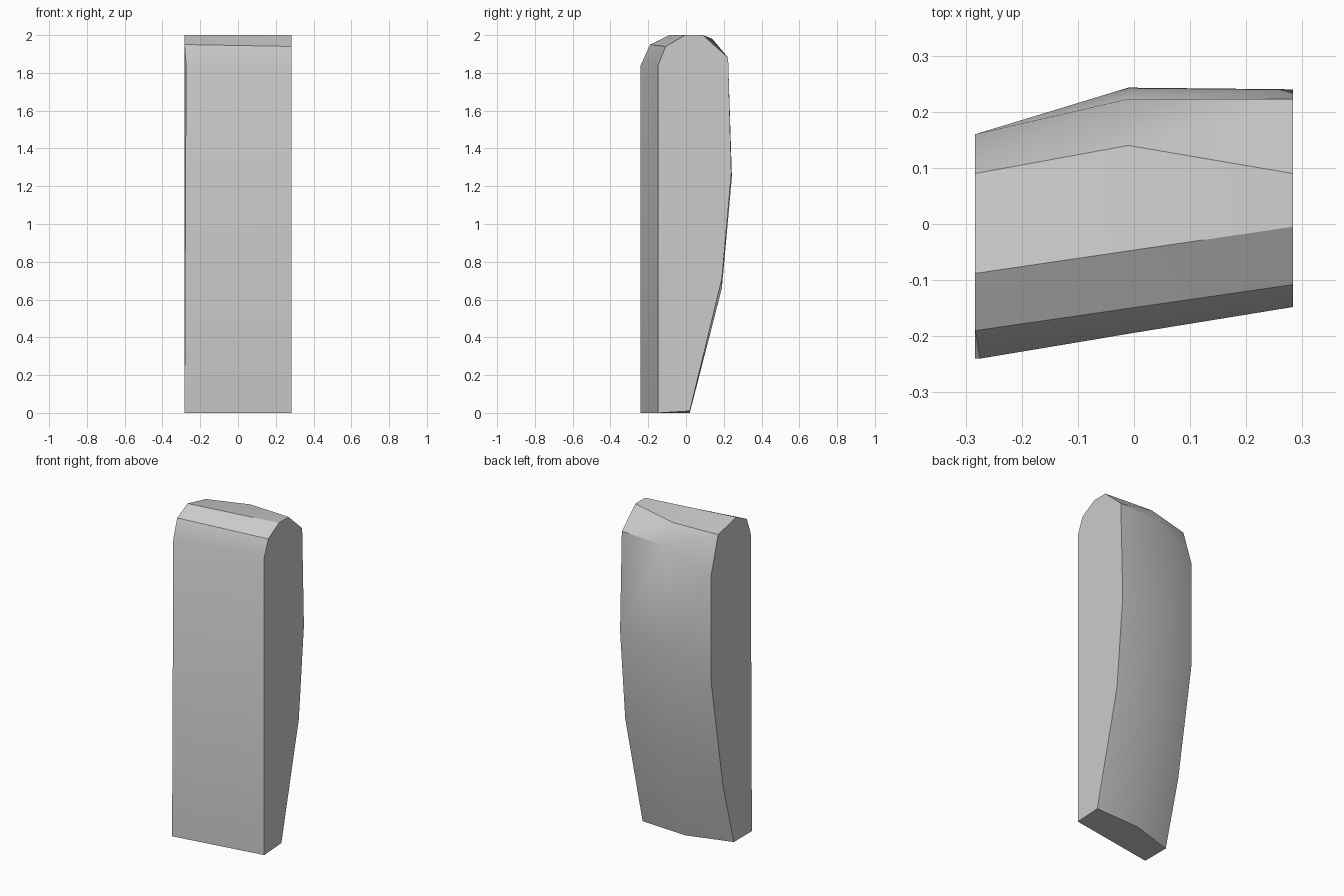
import bpy
import bmesh
import math
from mathutils import Vector

default_cube = bpy.data.objects.get("Cube")
if default_cube:
    bpy.data.objects.remove(default_cube, do_unlink=True)


def make_material(name, level):
    material = bpy.data.materials.new(name)
    material.use_nodes = True
    color = (level, level, level, 1)
    material.diffuse_color = color
    material.node_tree.nodes["Principled BSDF"].inputs["Base Color"].default_value = color
    return material


def section(x, profile):
    return [Vector((x, y, z)) for y, z in profile]


def loft(name, sections, material):
    """Skin closed sections and cap both ends."""
    mesh = bpy.data.meshes.new(name)
    bm = bmesh.new()
    rings = [[bm.verts.new(point) for point in ring] for ring in sections]
    for ring, following in zip(rings, rings[1:]):
        for i in range(len(ring)):
            j = (i + 1) % len(ring)
            bm.faces.new((ring[i], ring[j], following[j], following[i]))
    bm.faces.new(rings[0])
    bm.faces.new(rings[-1])
    bmesh.ops.recalc_face_normals(bm, faces=bm.faces[:])
    bm.to_mesh(mesh)
    bm.free()
    mesh.materials.append(material)
    body = bpy.data.objects.new(name, mesh)
    bpy.context.collection.objects.link(body)
    return body


half_width = 0.283

# Each end profile runs up the front, over the top and down the back
front_right = [(-0.24, 0), (-0.24, 1.84), (-0.19, 1.95), (-0.088, 2)]
back_right = [(0.09, 1.96), (0.16, 1.73), (0.16, 1.08), (0.045, 0.4), (-0.063, 0)]
front_left = [(-0.148, 0), (-0.148, 1.84), (-0.108, 1.94), (-0.005, 2)]
back_left = [(0.09, 2), (0.223, 1.88), (0.24, 1.27), (0.19, 0.71), (0.02, 0.01)]
back_middle = [(0.14, 1.98), (0.223, 1.87), (0.243, 1.25), (0.19, 0.66), (0.02, 0)]

right_end = section(-half_width, front_right + back_right)
left_end = section(half_width, front_left + back_left)

# The middle section is straight on the front and bulges on the back
front_count = len(front_right)
middle = [a.lerp(b, 0.5) for a, b in zip(right_end[:front_count], left_end)]
middle += section(-0.01, back_middle)

# Slightly worn upper front corner
right_end[1].x += 0.008

gray = make_material("stone gray", 0.6)
block = loft("curved_block", [right_end, middle, left_end], gray)

bpy.ops.object.select_all(action="DESELECT")
block.select_set(True)
bpy.context.view_layer.objects.active = block
bpy.ops.object.shade_smooth_by_angle(angle=math.radians(30))
